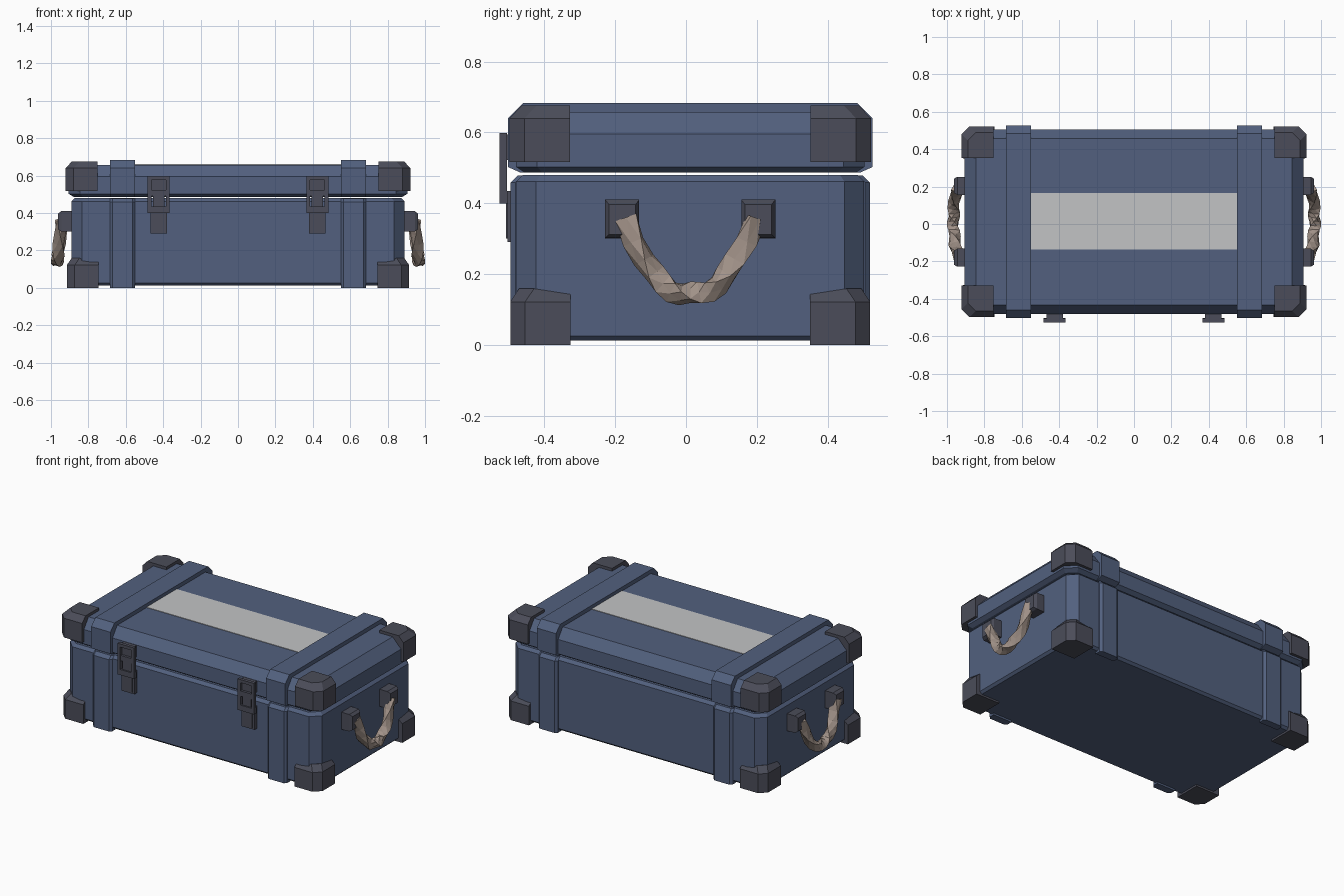
import bpy, bmesh, math
from mathutils import Vector

cube = bpy.data.objects.get("Cube")
if cube:
    bpy.data.objects.remove(cube, do_unlink=True)

CY = 0.012  # depth centre of the case


def material(name, rgb):
    m = bpy.data.materials.new(name)
    m.use_nodes = True
    m.diffuse_color = (*rgb, 1)
    m.node_tree.nodes["Principled BSDF"].inputs["Base Color"].default_value = (*rgb, 1)
    return m


BLUE = material("case_blue", (0.085, 0.118, 0.21))
GREY = material("dark_grey", (0.07, 0.073, 0.1))
PALE = material("pale_grey", (0.54, 0.55, 0.56))
ROPE = material("rope_tan", (0.36, 0.29, 0.25))


def finish(name, bm, mat):
    bmesh.ops.recalc_face_normals(bm, faces=bm.faces)
    me = bpy.data.meshes.new(name)
    bm.to_mesh(me)
    bm.free()
    me.materials.append(mat)
    ob = bpy.data.objects.new(name, me)
    bpy.context.collection.objects.link(ob)
    return ob


def loft(name, rings, mat, triangulate=False):
    """Skin a list of equal-length point rings and cap both ends."""
    bm = bmesh.new()
    vs = [[bm.verts.new(p) for p in r] for r in rings]
    n = len(vs[0])
    for a, b in zip(vs, vs[1:]):
        for i in range(n):
            j = (i + 1) % n
            bm.faces.new((a[i], a[j], b[j], b[i]))
    bm.faces.new(vs[0])
    bm.faces.new(vs[-1])
    if triangulate:
        bmesh.ops.triangulate(bm, faces=bm.faces)
    return finish(name, bm, mat)


def box(name, x, y, z, mat):
    rings = [[(x[0], y[0], h), (x[1], y[0], h), (x[1], y[1], h), (x[0], y[1], h)] for h in z]
    return loft(name, rings, mat)


def octagon(hx, hy, c, z):
    """Rectangle with cut corners at height z."""
    q = [(hx, hy - c), (hx - c, hy), (c - hx, hy), (-hx, hy - c)]
    q += [(-x, -y) for x, y in q]
    return [(x, y + CY, z) for x, y in q]


def corner(name, sx, sy, hx, hy, levels):
    """Corner guard: pentagon rings of (z, inset, peak) with the outer edge cut off."""
    size, cut = 0.17, 0.042
    rings = []
    for z, d, peak in levels:
        ox, oy = hx - d, hy - d
        pts = [(hx - size, hy - size, z), (ox, hy - size, z), (ox, oy - cut, z + peak),
               (ox - cut, oy, z + peak), (hx - size, oy, z)]
        rings.append([(sx * x, sy * y + CY, h) for x, y, h in pts])
    loft(name, rings, GREY)


# Main shells
loft("base_shell", [octagon(0.875, 0.475, 0.05, 0.012), octagon(0.89, 0.49, 0.055, 0.026),
                    octagon(0.89, 0.49, 0.055, 0.462), octagon(0.872, 0.472, 0.05, 0.48)], BLUE)
loft("lid_shell", [octagon(0.88, 0.468, 0.05, 0.487), octagon(0.905, 0.492, 0.06, 0.503),
                   octagon(0.905, 0.492, 0.06, 0.595), octagon(0.845, 0.445, 0.04, 0.658)], BLUE)
box("lid_stripe", (-0.55, 0.55), (-0.137, 0.166), (0.655, 0.661), PALE)

sides = {1: "left", -1: "right"}
for sx, side in sides.items():
    # Lid strap: chamfered profile pushed along x
    half = [(0.48, 0.487), (0.514, 0.502), (0.514, 0.64), (0.472, 0.683)]
    prof = half + [(-y, z) for y, z in reversed(half)]
    loft(f"lid_strap_{side}", [[(sx * x, y + CY, z) for y, z in prof] for x in (0.55, 0.685)], BLUE)

    for sy, end in ((-1, "front"), (1, "back")):
        # Base strap with bevelled long edges and a sloped top
        def strap_ring(z, y):
            pts = [(0.55, 0.46), (0.55, y - 0.014), (0.564, y), (0.671, y), (0.685, y - 0.014), (0.685, 0.46)]
            return [(sx * px, sy * py + CY, z) for px, py in pts]
        loft(f"base_strap_{side}_{end}",
             [strap_ring(0, 0.508), strap_ring(0.458, 0.508), strap_ring(0.478, 0.488)], BLUE)

        # Corner guards
        corner(f"base_corner_{side}_{end}", sx, sy, 0.915, 0.508,
               [(0, 0, 0), (0.122, 0, 0), (0.143, 0.025, 0.016)])
        corner(f"lid_corner_{side}_{end}", sx, sy, 0.922, 0.51,
               [(0.517, 0, 0), (0.64, 0, 0), (0.676, 0.034, 0)])

        # Tapered handle mount
        my = CY + sy * 0.192

        def mount_ring(x, w, lo, hi):
            return [(sx * x, my + a * w, z) for a, z in ((-1, lo), (1, lo), (1, hi), (-1, hi))]
        loft(f"handle_mount_{side}_{end}",
             [mount_ring(0.88, 0.048, 0.3, 0.41), mount_ring(0.945, 0.048, 0.302, 0.41),
              mount_ring(0.962, 0.038, 0.312, 0.397)], GREY)

    # Twisted rope handle
    rings, steps = [], 14
    for k in range(steps + 1):
        u = 2 * k / steps - 1
        a = abs(u)
        c = Vector((0.966 - 0.022 * a * a, CY + 0.182 * u, 0.143 + 0.217 * a ** 2.4))
        slope = math.copysign(2.4 * 0.217 * a ** 1.4, u)
        tangent = Vector((0, 0.182, slope)).normalized()
        out = Vector((1, 0, 0))
        across = tangent.cross(out)
        ring = []
        for i in range(6):
            r = 0.036 if i % 2 else 0.025
            t = math.tau * i / 6 + 0.5 * k
            p = c + out * (r * math.cos(t)) + across * (r * math.sin(t))
            ring.append((sx * min(p.x, 1), p.y, p.z))
        rings.append(ring)
    loft(f"rope_handle_{side}", rings, ROPE, True)

    # Latch: catch plates, open frame and lever
    lx = sx * 0.424

    def part(name, w, y, z):
        box(f"latch_{name}_{side}", (lx - w, lx + w), y, z, GREY)
    part("lid_plate", 0.045, (-0.508, -0.45), (0.522, 0.594))
    part("base_plate", 0.045, (-0.504, -0.46), (0.29, 0.435))
    part("base_tab", 0.032, (-0.508, -0.5), (0.3, 0.4))
    part("frame_top", 0.059, (-0.527, -0.506), (0.578, 0.598))
    part("frame_bottom", 0.059, (-0.527, -0.502), (0.4, 0.435))
    part("crossbar", 0.045, (-0.524, -0.506), (0.49, 0.524))
    part("lever", 0.03, (-0.518, -0.506), (0.43, 0.5))
    for s, tag in ((-1, "outer"), (1, "inner")):
        cx = lx + s * 0.049
        box(f"latch_frame_{tag}_{side}", (cx - 0.01, cx + 0.01), (-0.527, -0.506), (0.43, 0.58), GREY)
